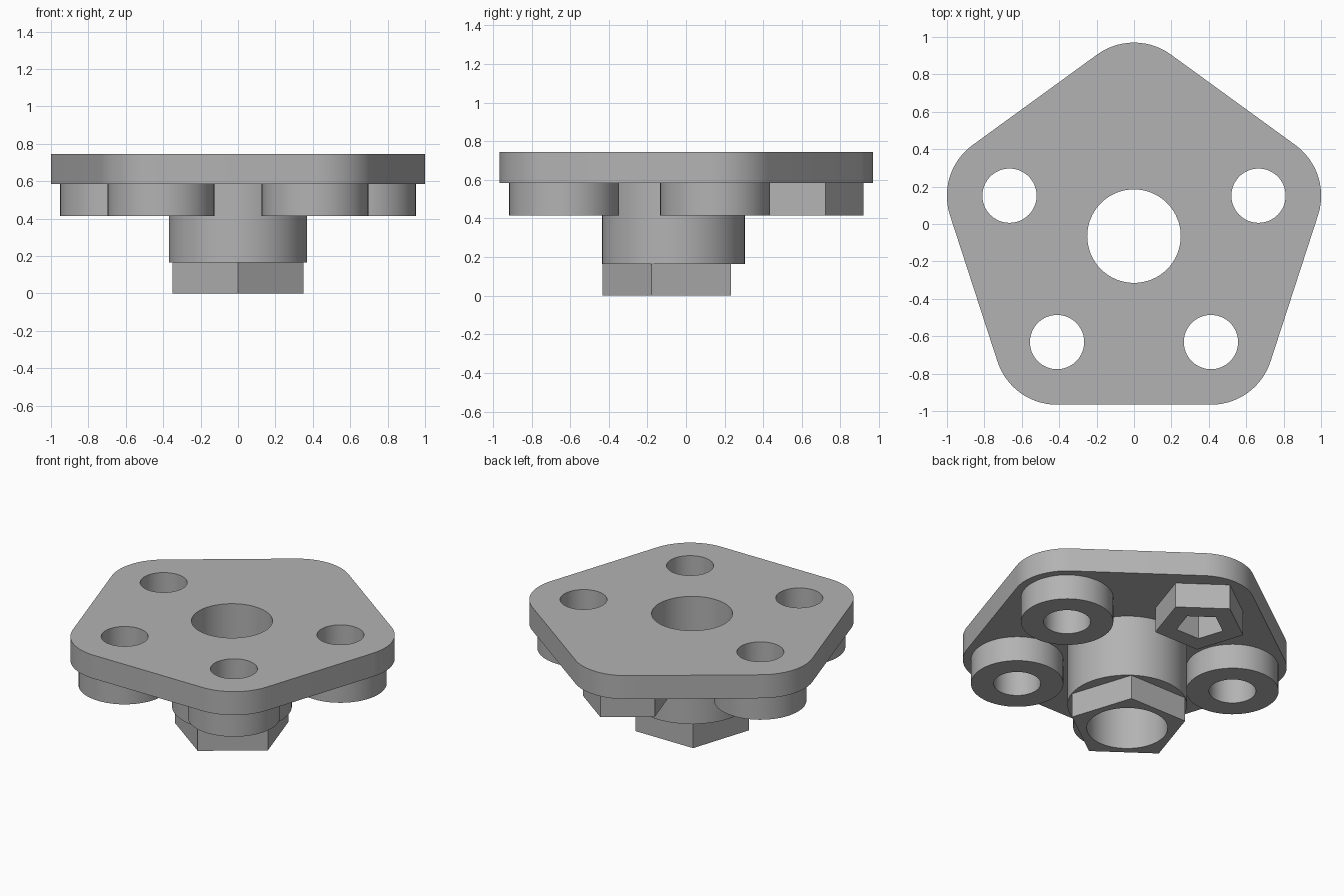
import bpy, bmesh
from math import sin, cos, pi, radians

if "Cube" in bpy.data.objects:
    bpy.data.objects.remove(bpy.data.objects["Cube"], do_unlink=True)

grey = bpy.data.materials.new("plain grey")
grey.use_nodes = True
COLOUR = (0.45, 0.45, 0.45, 1)
grey.diffuse_color = COLOUR
grey.node_tree.nodes["Principled BSDF"].inputs["Base Color"].default_value = COLOUR

HUB = (0, -0.065)                     # centre axis of the whole part
NUT_Z, BOSS_Z, PLATE_Z, TOP_Z = 0.165, 0.415, 0.585, 0.745
HUB_R, BORE_R, BOSS_R, HOLE_R = 0.37, 0.25, 0.285, 0.145


def ring(centre, radius, sides=64, start=90):
    """Regular outline round a centre, first corner at the start angle."""
    return [(centre[0] + radius * cos(radians(start) + 2 * pi * i / sides),
             centre[1] + radius * sin(radians(start) + 2 * pi * i / sides))
            for i in range(sides)]


def rounded_pentagon(centres, radius, steps=14):
    """Outline of five corner arcs joined by straight sides."""
    points = []
    for k, c in enumerate(centres):
        for i in range(steps + 1):
            a = radians(90 + 72 * k - 36 + 72 * i / steps)
            points.append((c[0] + radius * cos(a), c[1] + radius * sin(a)))
    return points


def build(name, walls, caps):
    """walls: (outline, z0, z1, is_bore); caps: (outer, holes, z, up)."""
    bm = bmesh.new()

    def loop(outline, z):
        return [bm.verts.new((x, y, z)) for x, y in outline]

    for outline, z0, z1, is_bore in walls:
        low, high = loop(outline, z0), loop(outline, z1)
        for i in range(len(low)):
            j = (i + 1) % len(low)
            quad = [low[i], low[j], high[j], high[i]]
            bm.faces.new(quad[::-1] if is_bore else quad)
    for outer, holes, z, up in caps:
        edges = []
        for outline in [outer] + holes:
            vs = loop(outline, z)
            edges += [bm.edges.new((vs[i - 1], vs[i])) for i in range(len(vs))]
        fill = bmesh.ops.triangle_fill(bm, edges=edges, use_beauty=True)
        for f in fill["geom"]:
            if isinstance(f, bmesh.types.BMFace):
                f.normal_update()
                if (f.normal.z > 0) != up:
                    f.normal_flip()
    bmesh.ops.remove_doubles(bm, verts=bm.verts, dist=1e-5)
    mesh = bpy.data.meshes.new(name)
    bm.to_mesh(mesh)
    bm.free()
    mesh.materials.append(grey)
    obj = bpy.data.objects.new(name, mesh)
    bpy.context.collection.objects.link(obj)
    bpy.ops.object.select_all(action="DESELECT")
    obj.select_set(True)
    bpy.context.view_layer.objects.active = obj
    bpy.ops.object.shade_smooth_by_angle(angle=radians(30))


# Shared outlines
corners = ring(HUB, 0.7, 5)
key_corner, round_corners = corners[0], corners[1:]
outline = rounded_pentagon(corners, 0.335)
hub_rim, bore = ring(HUB, HUB_R), ring(HUB, BORE_R)
nut_rim = ring(HUB, HUB_R - 0.002, 5, -90)
boss_rims = [ring(c, BOSS_R) for c in round_corners]
holes = [ring(c, HOLE_R) for c in round_corners]
key_rim, key_socket = ring(key_corner, BOSS_R, 5), ring(key_corner, 0.15, 5)

# Flange plate, its underside left open where the bosses and hub join it
build("flange_plate", [(outline, PLATE_Z, TOP_Z, False)],
      [(outline, [bore] + holes, TOP_Z, True),
       (outline, [hub_rim, key_rim] + boss_rims, PLATE_Z, False)])

# Round bosses with through holes
names = ("back_right_boss", "front_right_boss", "front_left_boss", "back_left_boss")
for name, rim, hole in zip(names, boss_rims, holes):
    build(name, [(rim, BOSS_Z, PLATE_Z, False), (hole, BOSS_Z, TOP_Z, True)],
          [(rim, [hole], BOSS_Z, False)])

# Five-sided boss with a blind socket
build("five_sided_boss",
      [(key_rim, BOSS_Z, PLATE_Z, False), (key_socket, BOSS_Z, PLATE_Z, True)],
      [(key_rim, [key_socket], BOSS_Z, False), (key_socket, [], PLATE_Z, False)])

# Central hub, and the five-sided end with the through bore
build("hub", [(hub_rim, NUT_Z, PLATE_Z, False)], [(hub_rim, [nut_rim], NUT_Z, False)])
build("five_sided_end", [(nut_rim, 0, NUT_Z, False), (bore, 0, TOP_Z, True)],
      [(nut_rim, [bore], 0, False)])
